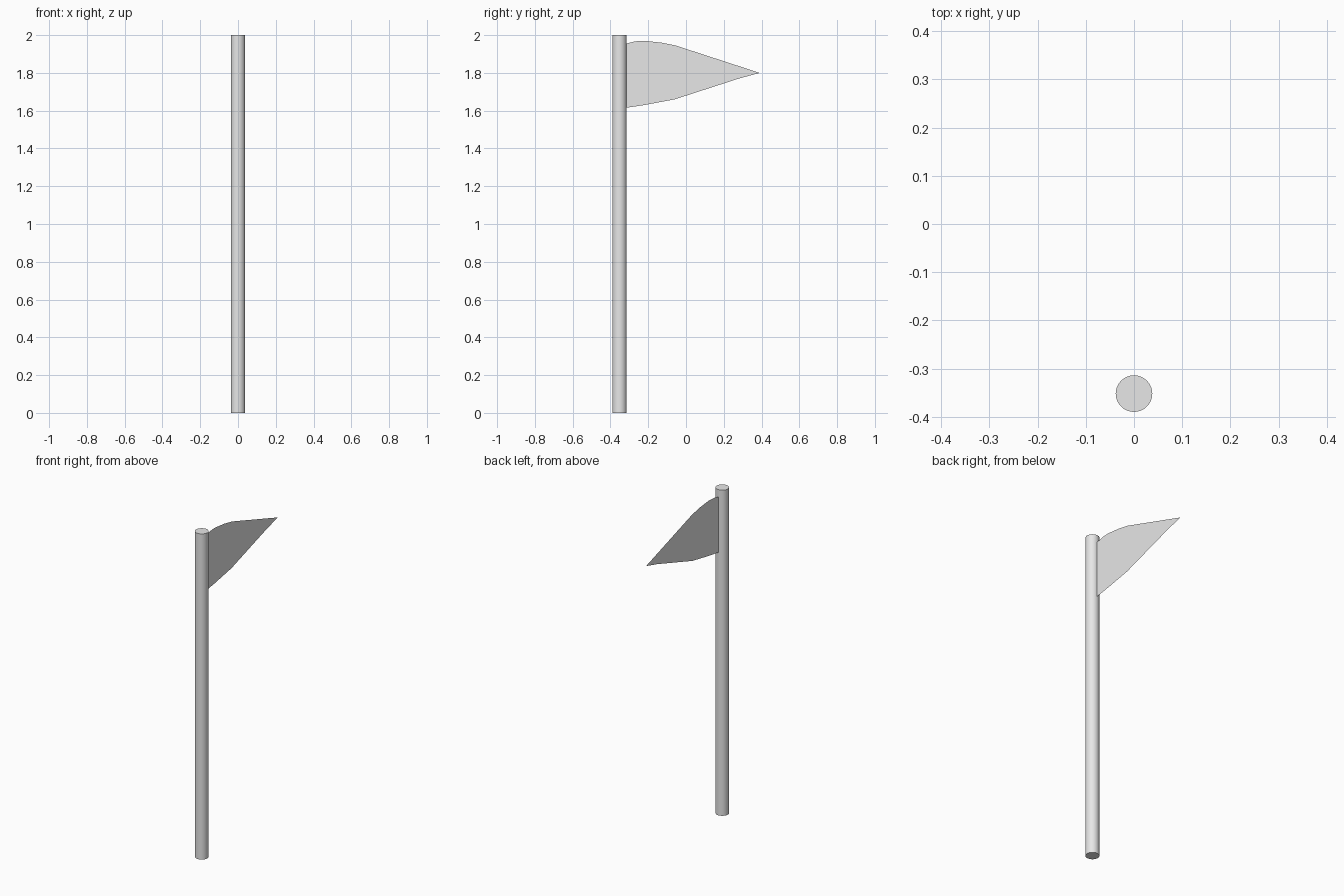
import bpy, bmesh

if "Cube" in bpy.data.objects:
    bpy.data.objects.remove(bpy.data.objects["Cube"])

POLE_Y, POLE_R = -0.352, 0.038

grey = bpy.data.materials.new("light_grey")
grey.diffuse_color = (0.8, 0.8, 0.8, 1)
grey.use_nodes = True
grey.node_tree.nodes["Principled BSDF"].inputs["Base Color"].default_value = grey.diffuse_color

# Pole: smooth capped cylinder
bpy.ops.mesh.primitive_cylinder_add(vertices=32, radius=POLE_R, depth=2,
                                    location=(0, POLE_Y, 1))
pole = bpy.context.object
pole.name = "pole"
pole.data.materials.append(grey)
bpy.ops.object.shade_smooth_by_angle()

# Pennant: thin flat cloth, tied at its two inner corners, tapering to a point
outline = [(-0.318, 1.615), (-0.22, 1.63), (-0.06, 1.66), (0.28, 1.77),
           (0.39, 1.80), (-0.055, 1.945), (-0.13, 1.96), (-0.22, 1.97),
           (-0.27, 1.967), (-0.318, 1.955), (-0.303, 1.885),
           (-0.30, 1.82), (-0.30, 1.74), (-0.307, 1.68)]
bm = bmesh.new()
bm.faces.new([bm.verts.new((-0.002, y, z)) for y, z in outline])
bmesh.ops.triangulate(bm, faces=bm.faces[:])
mesh = bpy.data.meshes.new("pennant")
bm.to_mesh(mesh)
bm.free()
mesh.materials.append(grey)
pennant = bpy.data.objects.new("pennant", mesh)
bpy.context.collection.objects.link(pennant)
